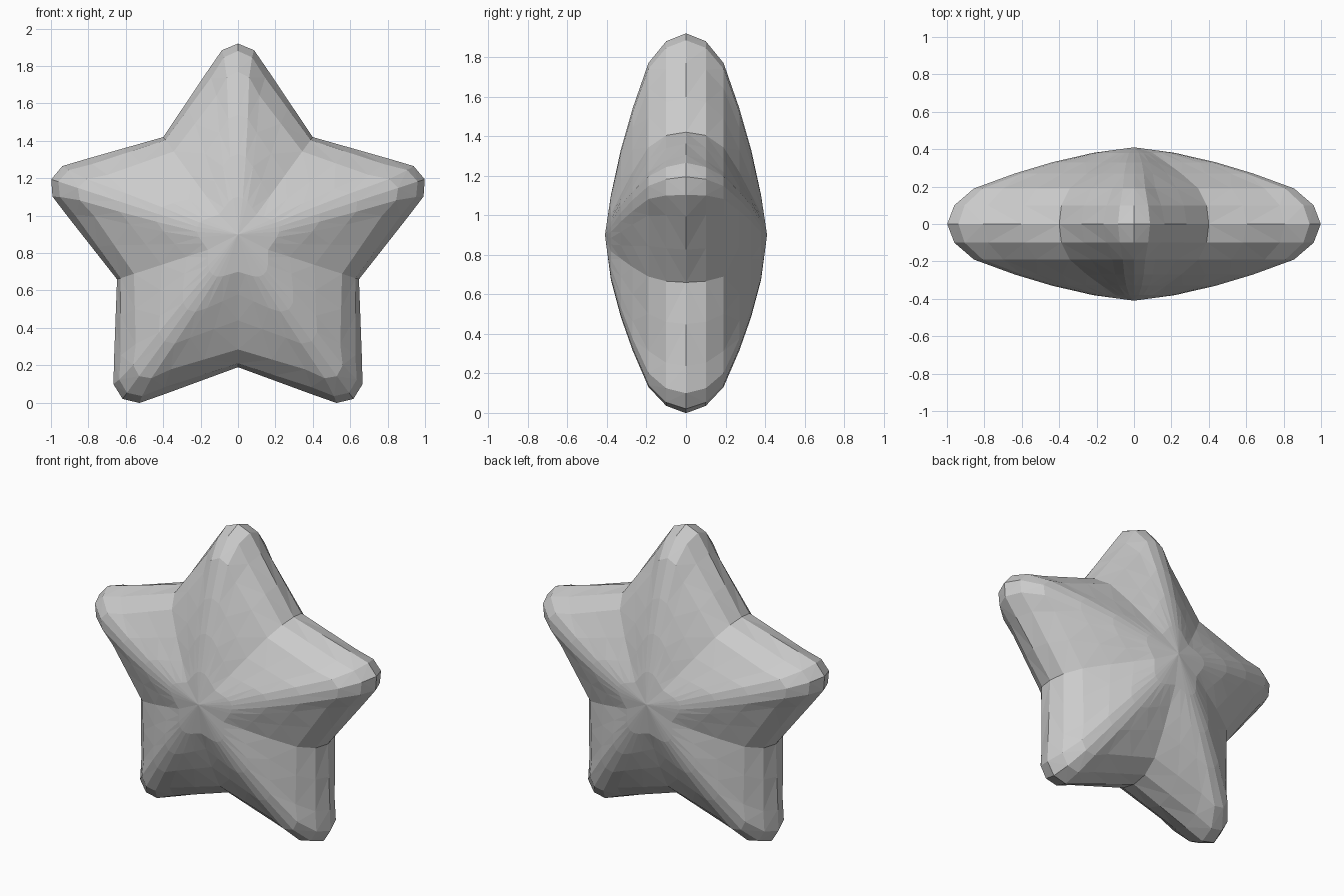
import bpy, bmesh
from math import sin, cos, pi

cube = bpy.data.objects.get("Cube")
if cube:
    bpy.data.objects.remove(cube)

CENTRE_Z = 0.87
ARMS = 5

# Star contours from the rim to the crown: depth, tip radius, valley radius, arm half width
LAYERS = [
    (0.00, 1.05, 0.68, 0.165),
    (0.10, 1.01, 0.66, 0.145),
    (0.19, 0.90, 0.585, 0.115),
    (0.27, 0.67, 0.43, 0.10),
    (0.33, 0.46, 0.29, 0.08),
    (0.38, 0.23, 0.17, 0.05),
]
CROWN = 0.41


def half_arm(tip, valley, width):
    """Radial and sideways positions from the tip back to the shoulder."""
    length = tip - valley * cos(pi / ARMS)
    corner = (tip - 0.3 * length, width)
    root = (valley * cos(pi / ARMS), valley * sin(pi / ARMS))
    shoulder = tuple(0.5 * a + 0.5 * b for a, b in zip(corner, root))
    return [(tip - 0.07 * length, 0.52 * width), corner, shoulder], root


def contour(tip, valley, width):
    """Closed rounded star outline in the x-z plane."""
    side, root = half_arm(tip, valley, width)
    arm = [(r, -s) for r, s in reversed(side)] + [(tip, 0)] + side + [root]
    points = []
    for i in range(ARMS):
        a = pi / 2 + i * 2 * pi / ARMS
        for r, s in arm:
            points.append((r * cos(a) - s * sin(a), r * sin(a) + s * cos(a)))
    return points


def ring(bm, layer, side):
    depth, tip, valley, width = layer
    return [bm.verts.new((x, side * depth, z + CENTRE_Z))
            for x, z in contour(tip, valley, width)]


bm = bmesh.new()
rim = ring(bm, LAYERS[0], 1)

# Puffed front and back, sharing the rim
for side in (-1, 1):
    rings = [rim] + [ring(bm, layer, side) for layer in LAYERS[1:]]
    count = len(rim)
    for outer, inner in zip(rings, rings[1:]):
        for i in range(count):
            j = (i + 1) % count
            bm.faces.new((outer[i], outer[j], inner[j], inner[i]))
    crown = bm.verts.new((0, side * CROWN, CENTRE_Z + 0.03))
    last = rings[-1]
    for i in range(count):
        bm.faces.new((last[i], last[(i + 1) % count], crown))

bmesh.ops.triangulate(bm, faces=bm.faces[:])
bmesh.ops.recalc_face_normals(bm, faces=bm.faces[:])

mesh = bpy.data.meshes.new("star")
bm.to_mesh(mesh)
bm.free()
star = bpy.data.objects.new("star", mesh)
bpy.context.collection.objects.link(star)

# Plain light grey
grey = bpy.data.materials.new("light grey")
grey.use_nodes = True
colour = (0.6, 0.6, 0.6, 1)
grey.diffuse_color = colour
grey.node_tree.nodes["Principled BSDF"].inputs["Base Color"].default_value = colour
mesh.materials.append(grey)
